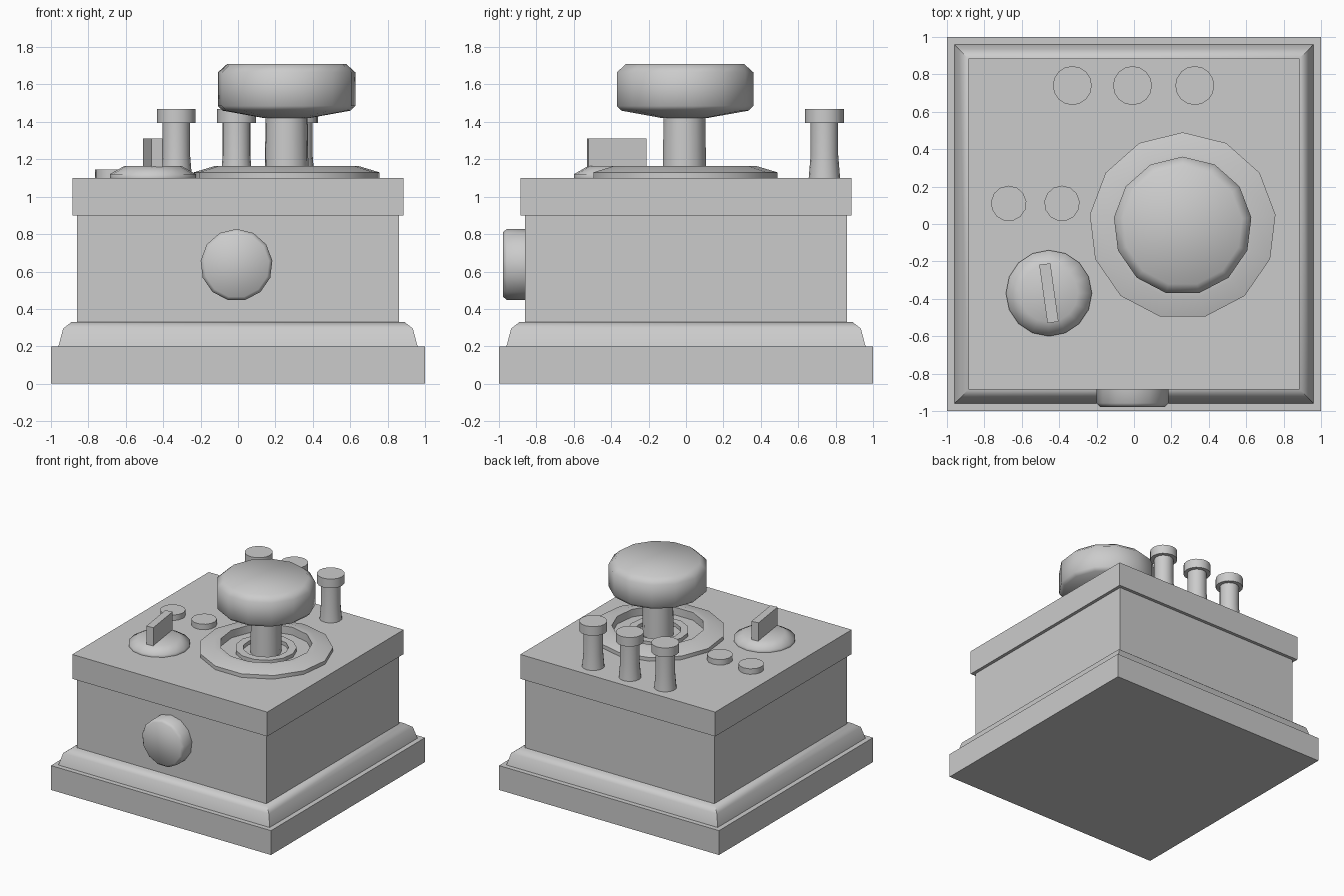
import bpy, bmesh
from math import pi, sin, cos, radians, sqrt
from mathutils import Matrix

if "Cube" in bpy.data.objects:
    bpy.data.objects.remove(bpy.data.objects["Cube"])


def finish(name, bm, smooth=None):
    bmesh.ops.recalc_face_normals(bm, faces=bm.faces)
    me = bpy.data.meshes.new(name)
    bm.to_mesh(me)
    bm.free()
    if smooth:
        for p in me.polygons:
            p.use_smooth = True
        me.set_sharp_from_angle(angle=radians(smooth))
    ob = bpy.data.objects.new(name, me)
    bpy.context.collection.objects.link(ob)
    return ob


def box(name, size, loc, turn=0):
    bm = bmesh.new()
    bmesh.ops.create_cube(bm, size=1, matrix=Matrix.Translation(loc)
                          @ Matrix.Rotation(turn, 4, 'Z') @ Matrix.Diagonal((*size, 1)))
    return finish(name, bm)


def lathe(name, profile, n, loc=(0, 0, 0), start=pi / 2, ring=False, smooth=None):
    """Spin (radius, z) points round z; ring=True closes the profile on itself."""
    bm = bmesh.new()
    loops = [[bm.verts.new((r * cos(start + 2 * pi * i / n), r * sin(start + 2 * pi * i / n), z))
              for i in range(n)] for r, z in profile]
    pairs = list(zip(loops, loops[1:]))
    if ring:
        pairs.append((loops[-1], loops[0]))
    else:
        bm.faces.new(loops[0])
        bm.faces.new(loops[-1])
    for a, b in pairs:
        for i in range(n):
            j = (i + 1) % n
            bm.faces.new((a[i], a[j], b[j], b[i]))
    ob = finish(name, bm, smooth)
    ob.location = loc
    return ob


# Case
box("base_plinth", (2, 2, 0.2), (0, 0, 0.1))
q = sqrt(2)
lathe("base_moulding", [(0.96 * q, 0.2), (0.935 * q, 0.295), (0.89 * q, 0.33)], 4,
      start=pi / 4, smooth=50)
box("case_body", (1.72, 1.72, 0.57), (0, 0, 0.615))
box("case_lid", (1.772, 1.772, 0.2), (0, 0, 1.0))

# Large knob with its stem and collars
K = (0.26, -0.01, 0)
lathe("outer_collar", [(0.5, 1.1), (0.5, 1.13), (0.39, 1.163), (0.345, 1.163), (0.345, 1.1)],
      13, K, ring=True, smooth=40)
lathe("inner_collar", [(0.23, 1.1), (0.23, 1.13), (0.17, 1.13), (0.17, 1.1)],
      13, K, ring=True, smooth=40)
lathe("knob_stem", [(0.118, 1.1), (0.113, 1.44)], 13, K, smooth=40)
lathe("large_knob", [(0.12, 1.42), (0.345, 1.46), (0.37, 1.485), (0.37, 1.665), (0.32, 1.71)],
      13, K, smooth=60)

# Selector dial with a blade grip
D = (-0.455, -0.37)
lathe("selector_dial", [(0.23, 1.1), (0.23, 1.12), (0.155, 1.163)], 16, (*D, 0), smooth=75)
box("selector_grip", (0.06, 0.315, 0.17), (*D, 1.225), radians(8))

# Low buttons
for i, x in enumerate((-0.67, -0.385)):
    lathe(f"low_button_{i + 1}", [(0.095, 1.1), (0.095, 1.145)], 13, (x, 0.11, 0), smooth=40)

# Terminal posts
for i, x in enumerate((-0.33, -0.008, 0.325)):
    lathe(f"terminal_post_{i + 1}",
          [(0.084, 1.1), (0.074, 1.22), (0.074, 1.395), (0.104, 1.395), (0.104, 1.47)],
          16, (x, 0.74, 0), smooth=40)

# Front push button
b = lathe("front_button", [(0.193, 0), (0.193, 0.1), (0.175, 0.12)], 13,
          (-0.008, -0.858, 0.635), smooth=80)
b.rotation_euler = (pi / 2, 0, 0)
